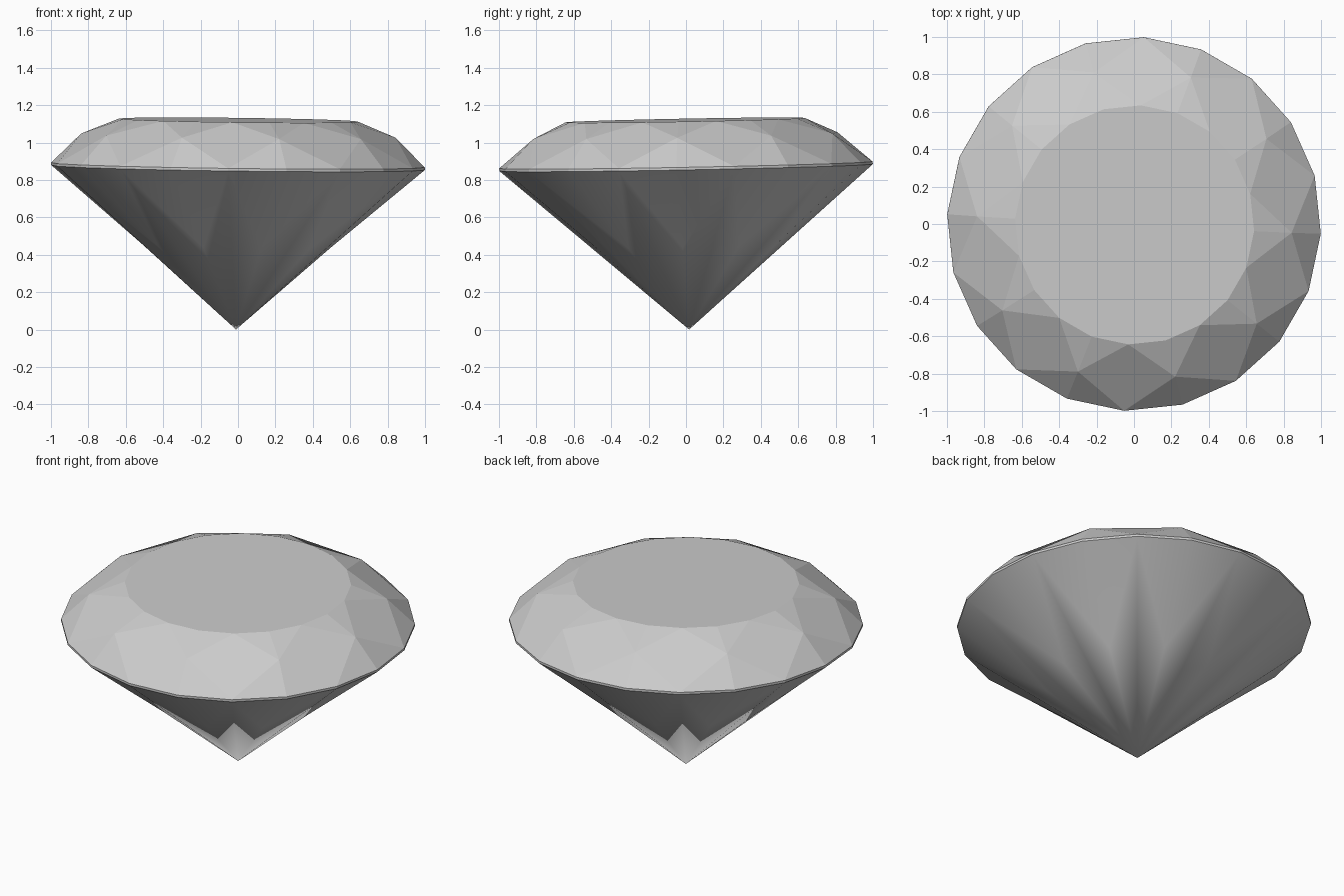
import bpy, bmesh
from math import sin, cos, radians
from mathutils import Vector

if "Cube" in bpy.data.objects:
    bpy.data.objects.remove(bpy.data.objects["Cube"])

N = 20                      # girdle sides
START = radians(-3)
STEP = radians(360 / N)
TILT_X, TILT_Y = -0.0125, 0.019   # slight lean of the stone

bm = bmesh.new()
axis = Vector((-TILT_X, -TILT_Y, 1)).normalized()
lean = Vector((0, 0, 1)).rotation_difference(axis).to_matrix()
PIVOT = Vector((0, 0, 0.873))


def vert(r, a, z):
    p = Vector((r * cos(a), r * sin(a), z))
    return bm.verts.new(lean @ (p - PIVOT) + PIVOT)


def ring(r, z, every=1):
    return [vert(r, START + i * STEP, z) for i in range(0, N, every)]


table = ring(0.64, 1.12)
crown = ring(0.842, 1.037, 2)
girdle_top = ring(1.0, 0.88)
girdle_low = ring(1.0, 0.866)
pavilion = ring(0.502, 0.445, 2)
culet = vert(0, 0, 0)

bm.faces.new(table)
smooth = []
for k in range(N // 2):
    i, j, n = 2 * k, 2 * k + 1, (2 * k + 2) % N
    c, d = crown[k], crown[(k + 1) % (N // 2)]
    p, q = pavilion[k], pavilion[(k + 1) % (N // 2)]
    # crown: star halves, kite, upper girdle halves
    bm.faces.new((c, table[j], table[i]))
    bm.faces.new((d, table[n], table[j]))
    bm.faces.new((c, girdle_top[j], d, table[j]))
    bm.faces.new((girdle_top[i], girdle_top[j], c))
    bm.faces.new((girdle_top[j], girdle_top[n], d))
    # pavilion: lower girdle halves and main facets
    smooth += [bm.faces.new(f) for f in (
        (girdle_low[j], girdle_low[i], p),
        (girdle_low[n], girdle_low[j], q),
        (girdle_low[j], p, culet),
        (q, girdle_low[j], culet))]
# girdle band
for i in range(N):
    n = (i + 1) % N
    bm.faces.new((girdle_low[i], girdle_low[n], girdle_top[n], girdle_top[i]))
    bm.edges.get((girdle_low[i], girdle_low[n])).smooth = False

for f in smooth:
    f.smooth = True
bmesh.ops.recalc_face_normals(bm, faces=bm.faces)

mesh = bpy.data.meshes.new("cut_gem")
bm.to_mesh(mesh)
bm.free()
gem = bpy.data.objects.new("cut_gem", mesh)
bpy.context.collection.objects.link(gem)
